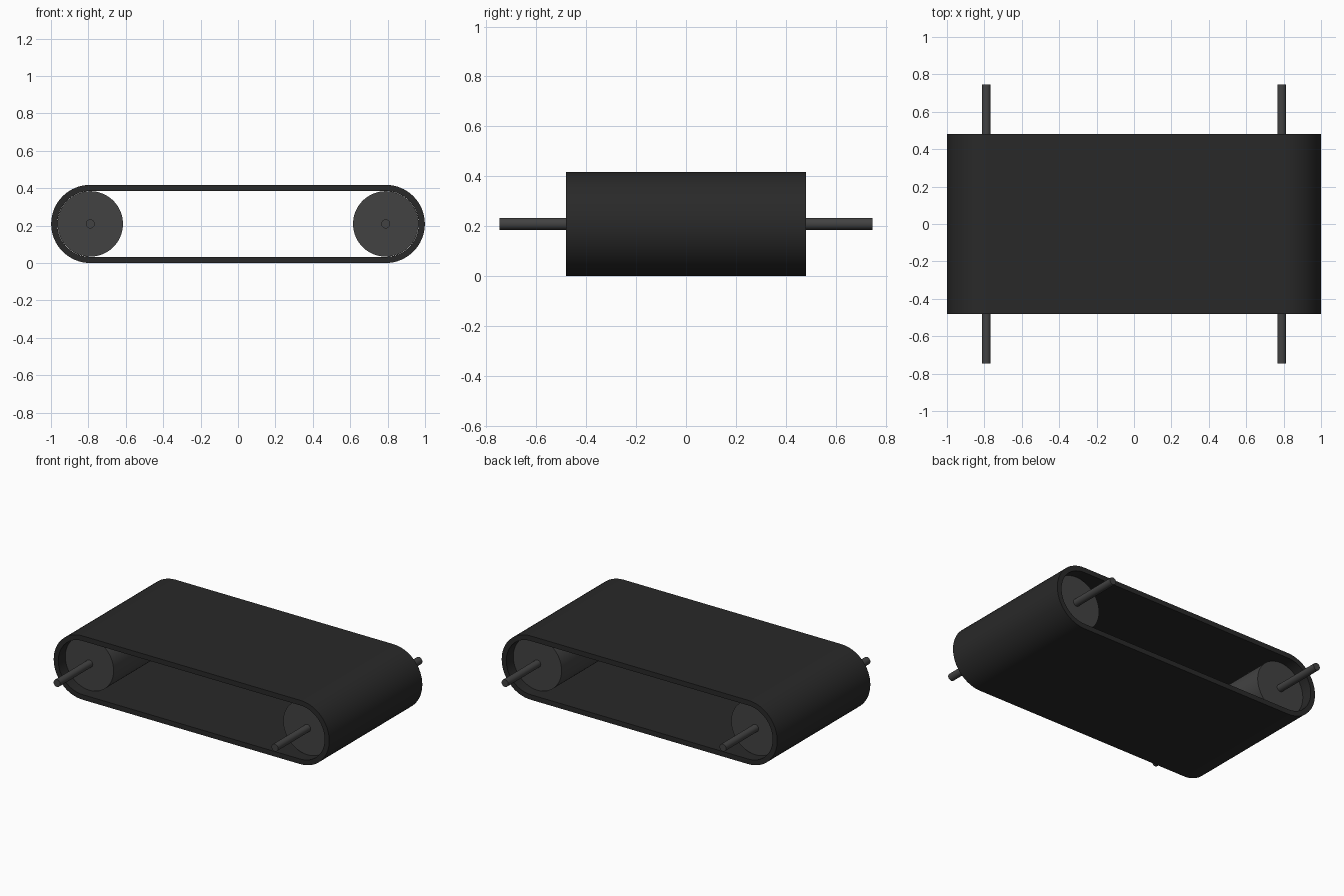
import bpy, bmesh
from math import pi, sin, cos, radians

if "Cube" in bpy.data.objects:
    bpy.data.objects.remove(bpy.data.objects["Cube"])

CX, CZ = 0.79, 0.209          # roller axis position
R_OUT, R_IN = 0.209, 0.176    # belt radii
BELT_W, ROLLER_W, SHAFT_W = 0.482, 0.41, 0.747   # half widths in y


def material(name, c):
    m = bpy.data.materials.new(name)
    m.diffuse_color = (c, c, c, 1)
    m.use_nodes = True
    m.node_tree.nodes["Principled BSDF"].inputs["Base Color"].default_value = m.diffuse_color
    return m


rubber = material("dark_rubber", 0.022)
steel = material("dark_steel", 0.055)


def smooth(ob):
    bpy.ops.object.select_all(action='DESELECT')
    ob.select_set(True)
    bpy.context.view_layer.objects.active = ob
    bpy.ops.object.shade_smooth_by_angle(angle=radians(30))


def stadium(r, n=32):
    pts = []
    for side, start in ((1, -pi / 2), (-1, pi / 2)):
        for i in range(n + 1):
            a = start + pi * i / n
            pts.append((side * CX + r * cos(a), CZ + r * sin(a)))
    return pts


def cylinder(name, x, r, half, n):
    bpy.ops.mesh.primitive_cylinder_add(vertices=n, radius=r, depth=2 * half,
                                        location=(x, 0, CZ), rotation=(pi / 2, 0, 0))
    ob = bpy.context.object
    ob.name = name
    ob.data.materials.append(steel)
    smooth(ob)


# Belt: closed loop with a rectangular cross-section
bm = bmesh.new()
loops = [[bm.verts.new((x, y, z)) for x, z in stadium(r)]
         for r, y in ((R_OUT, -BELT_W), (R_OUT, BELT_W), (R_IN, BELT_W), (R_IN, -BELT_W))]
count = len(loops[0])
for k in range(4):
    a, b = loops[k], loops[(k + 1) % 4]
    for i in range(count):
        j = (i + 1) % count
        bm.faces.new((a[i], a[j], b[j], b[i]))
bmesh.ops.recalc_face_normals(bm, faces=bm.faces[:])
mesh = bpy.data.meshes.new("conveyor_belt")
bm.to_mesh(mesh)
bm.free()
belt = bpy.data.objects.new("conveyor_belt", mesh)
bpy.context.collection.objects.link(belt)
mesh.materials.append(rubber)
smooth(belt)

# Rollers with through shafts at both ends
for label, x in (("left", -CX), ("right", CX)):
    cylinder(label + "_roller", x, R_IN - 0.001, ROLLER_W, 64)
    cylinder(label + "_shaft", x, 0.024, SHAFT_W, 32)
